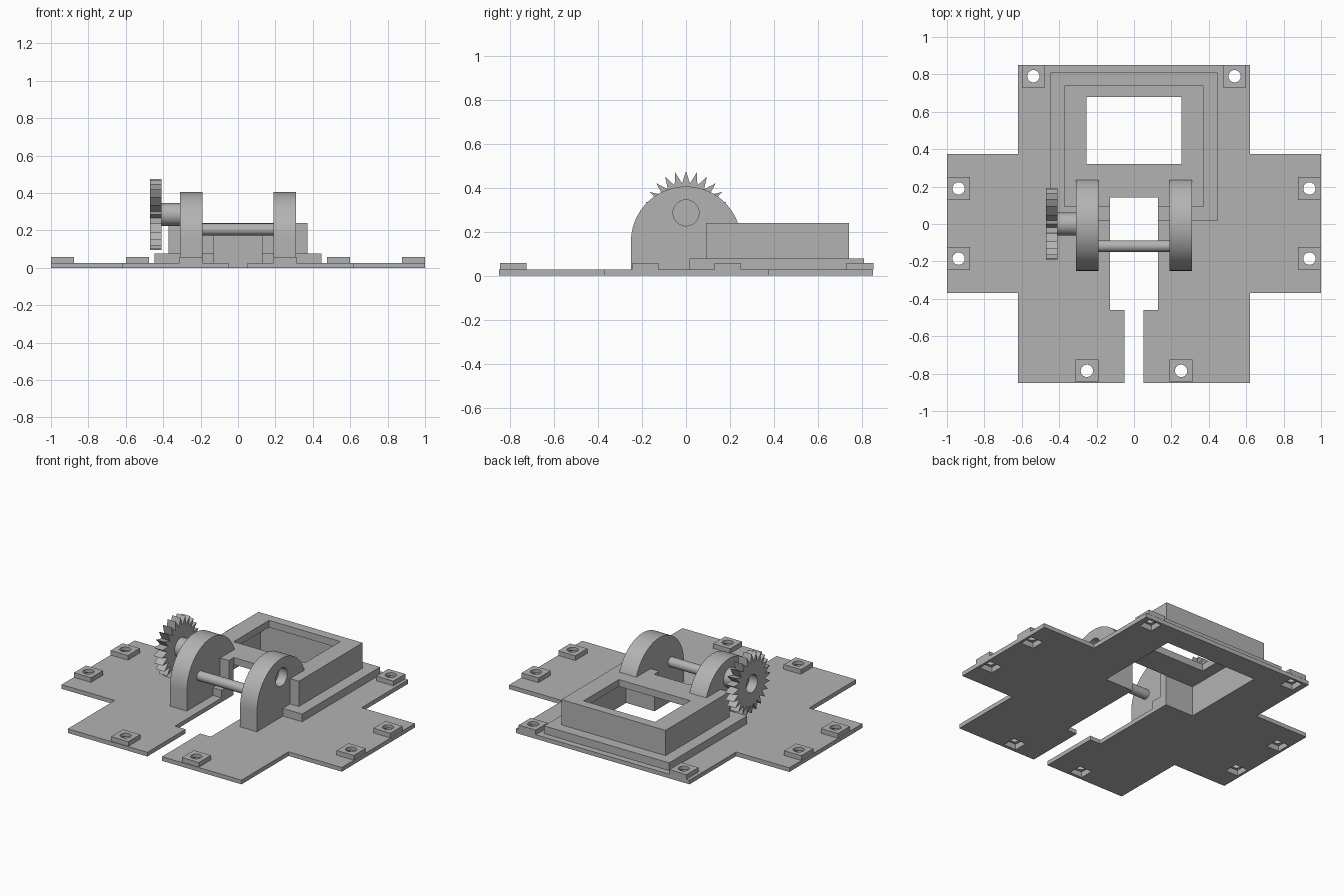
import bpy, bmesh, math
from mathutils import Matrix, Vector

if "Cube" in bpy.data.objects:
    bpy.data.objects.remove(bpy.data.objects["Cube"])

grey = bpy.data.materials.new("plain grey")
grey.use_nodes = True
colour = (0.45, 0.45, 0.45, 1)
grey.diffuse_color = colour
grey.node_tree.nodes["Principled BSDF"].inputs["Base Color"].default_value = colour


def prism(name, points, low, high, axis="z"):
    """Extrude a flat outline from low to high; axis x takes (y, z) outlines."""
    bm = bmesh.new()
    if axis == "z":
        verts = [bm.verts.new((a, b, low)) for a, b in points]
        step = Vector((0, 0, high - low))
    else:
        verts = [bm.verts.new((low, a, b)) for a, b in points]
        step = Vector((high - low, 0, 0))
    face = bm.faces.new(verts)
    new = bmesh.ops.extrude_face_region(bm, geom=[face])["geom"]
    bmesh.ops.translate(bm, vec=step, verts=[v for v in new if isinstance(v, bmesh.types.BMVert)])
    bmesh.ops.recalc_face_normals(bm, faces=bm.faces)
    mesh = bpy.data.meshes.new(name)
    bm.to_mesh(mesh)
    bm.free()
    mesh.materials.append(grey)
    obj = bpy.data.objects.new(name, mesh)
    bpy.context.collection.objects.link(obj)
    return obj


def box(name, x0, x1, y0, y1, z0, z1):
    return prism(name, [(x0, y0), (x1, y0), (x1, y1), (x0, y1)], z0, z1)


def arc(cx, cy, r, start=0, end=360, n=48):
    closed = end - start == 360
    angles = [math.radians(start + (end - start) * i / n) for i in range(n if closed else n + 1)]
    return [(cx + r * math.cos(a), cy + r * math.sin(a)) for a in angles]


def cut(obj, cutter, keep=False):
    mod = obj.modifiers.new("cut", "BOOLEAN")
    mod.operation = "DIFFERENCE"
    mod.solver = "EXACT"
    mod.object = cutter
    cutter.hide_render = True
    bpy.context.view_layer.objects.active = obj
    bpy.ops.object.modifier_apply(modifier=mod.name)
    if not keep:
        bpy.data.objects.remove(cutter)


def smooth(obj):
    bpy.ops.object.select_all(action="DESELECT")
    obj.select_set(True)
    bpy.context.view_layer.objects.active = obj
    bpy.ops.object.shade_smooth_by_angle(angle=math.radians(20))


# Cross-shaped base plate
half = [(0.62, -0.85), (0.62, -0.37), (1, -0.37), (1, 0.375), (0.62, 0.375), (0.62, 0.85)]
plate = prism("base_plate", half + [(-x, y) for x, y in reversed(half)], 0, 0.027)

# Stepped hollow housing
flange = box("housing_flange", -0.447, 0.447, 0.015, 0.81, 0.027, 0.077)
housing = box("housing", -0.372, 0.372, 0.09, 0.74, 0.077, 0.24)

# Arched shaft supports
supports = []
for side, name in ((-1, "right_support"), (1, "left_support")):
    outline = [(-0.25, 0.02), (0.25, 0.02)] + arc(0, 0.155, 0.25, 0, 180)
    x0, x1 = sorted((side * 0.19, side * 0.31))
    supports.append(prism(name, outline, x0, x1, "x"))

# Openings: front slot, notch, underside cavity and top window
cut(plate, box("slot_cutter", -0.052, 0.052, -0.9, -0.45, -0.1, 0.1))
notch = box("notch_cutter", -0.128, 0.128, -0.46, 0.141, -0.1, 0.3)
cavity = box("cavity_cutter", -0.33, 0.33, 0.139, 0.7, -0.1, 0.195)
for part in (plate, flange, housing):
    cut(part, notch, True)
    cut(part, cavity, True)
for part in supports:
    cut(part, cavity, True)
cut(housing, box("window_cutter", -0.255, 0.255, 0.32, 0.68, 0.1, 0.3))
for helper in (notch, cavity):
    bpy.data.objects.remove(helper)

# Mounting pads with a bolt hole and a nut pocket underneath
spots = [(0.538, 0.79, "back"), (0.938, 0.19, "side_back"),
         (0.938, -0.185, "side_front"), (0.252, -0.785, "front")]
h = 0.061
for side, label in ((-1, "right"), (1, "left")):
    for px, y, place in spots:
        x = side * px
        pad = box(f"{label}_{place}_pad", x - h, x + h, y - h, y + h, 0.027, 0.057)
        for part in (plate, pad):
            cut(part, prism("bolt_cutter", arc(x, y, 0.033, n=32), -0.1, 0.2))
            cut(part, box("nut_cutter", x - 0.045, x + 0.045, y - 0.045, y + 0.045, -0.1, 0.036))
        smooth(pad)

# Blind bearing hole in the left support
axle_z = 0.285
cut(supports[1], prism("bearing_cutter", arc(0, axle_z, 0.059), 0.25, 0.4, "x"))
for part in supports:
    smooth(part)

# Cross shaft between the supports
smooth(prism("cross_shaft", arc(-0.118, 0.205, 0.031, n=32), -0.195, 0.195, "x"))

# Hub and spiked gear
smooth(prism("gear_hub", arc(0, axle_z, 0.061), -0.411, -0.305, "x"))
teeth = 24
outline = []
for i in range(teeth * 2):
    r = 0.19 if i % 2 == 0 else 0.135
    a = math.pi / 2 + math.pi * i / teeth
    outline.append((r * math.cos(a), axle_z + r * math.sin(a)))
gear = prism("spiked_gear", outline, -0.47, -0.41, "x")
cut(gear, prism("bore_cutter", arc(0, axle_z, 0.057), -0.6, -0.3, "x"))
smooth(gear)
